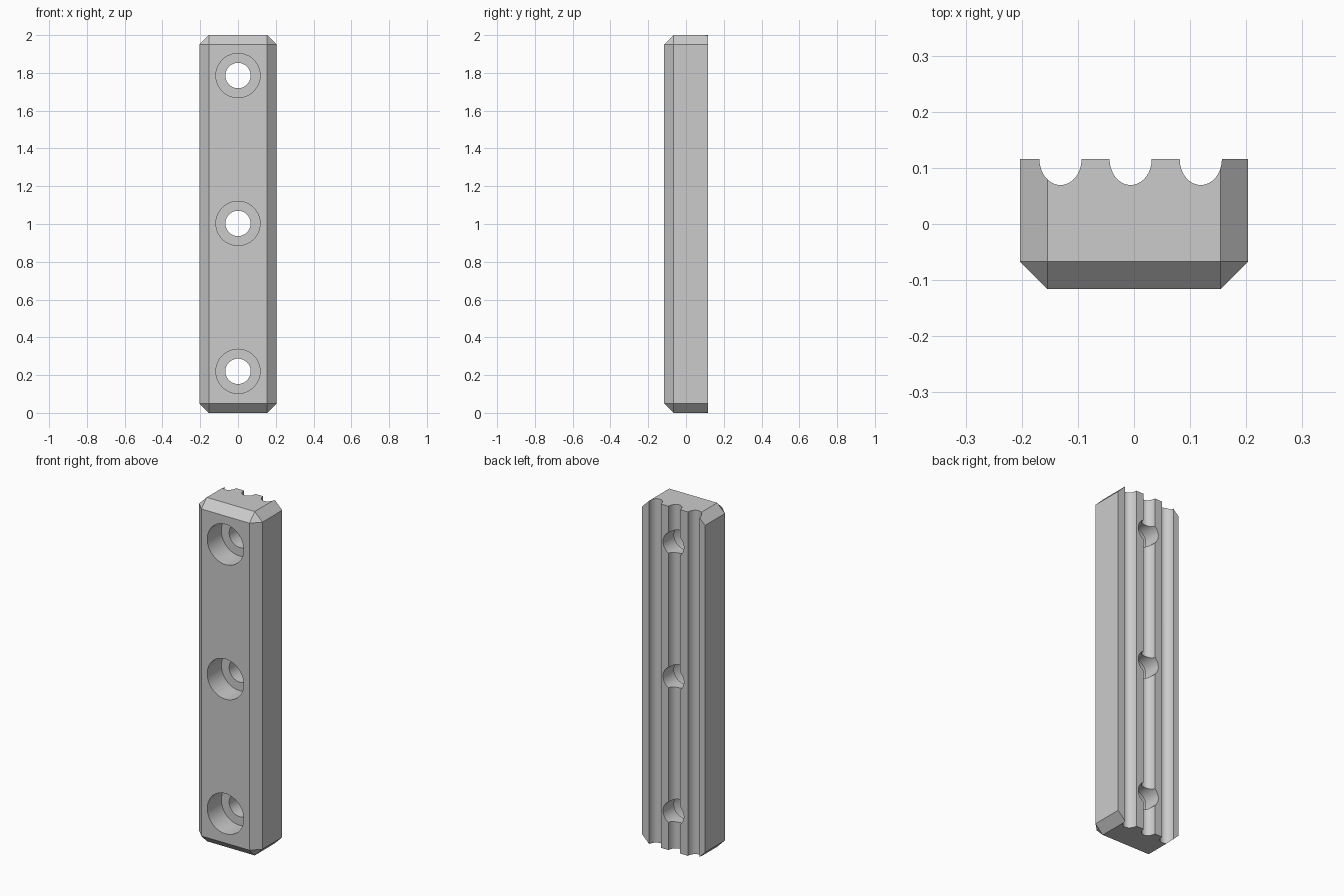
import bpy
import bmesh
import math
from mathutils import Matrix

WIDTH, DEPTH, HEIGHT = 0.407, 0.231, 2.0
CHAMFER = 0.049
BACK = DEPTH / 2
FRONT = -DEPTH / 2

if "Cube" in bpy.data.objects:
    bpy.data.objects.remove(bpy.data.objects["Cube"], do_unlink=True)

grey = bpy.data.materials.new("plain_grey")
grey.use_nodes = True
colour = (0.6, 0.6, 0.6, 1)
grey.diffuse_color = colour
grey.node_tree.nodes["Principled BSDF"].inputs["Base Color"].default_value = colour


def add_object(name, bm):
    mesh = bpy.data.meshes.new(name)
    bm.to_mesh(mesh)
    bm.free()
    mesh.materials.append(grey)
    obj = bpy.data.objects.new(name, mesh)
    bpy.context.collection.objects.link(obj)
    return obj


def cut_cylinder(body, matrix, radius, length, sides=64):
    """Subtract a placed cylinder from the body."""
    bm = bmesh.new()
    bmesh.ops.create_cone(bm, cap_ends=True, segments=sides, radius1=radius,
                          radius2=radius, depth=length, matrix=matrix)
    cutter = add_object("cutter", bm)
    cutter.hide_render = True
    mod = body.modifiers.new("cut", 'BOOLEAN')
    mod.operation = 'DIFFERENCE'
    mod.solver = 'EXACT'
    mod.object = cutter
    bpy.context.view_layer.objects.active = body
    bpy.ops.object.modifier_apply(modifier=mod.name)
    bpy.data.objects.remove(cutter, do_unlink=True)


# Bar with every edge chamfered except those around the back face
bm = bmesh.new()
bmesh.ops.create_cube(bm, size=1, matrix=Matrix.Translation((0, 0, HEIGHT / 2))
                      @ Matrix.Diagonal((WIDTH, DEPTH, HEIGHT, 1)))
edges = [e for e in bm.edges if any(v.co.y < 0 for v in e.verts)]
bmesh.ops.bevel(bm, geom=edges, offset=CHAMFER, segments=1, affect='EDGES')
bar = add_object("mounting_bar", bm)

# Three lengthwise grooves in the back
for x in (-0.131, -0.006, 0.119):
    place = Matrix.Translation((x, BACK, HEIGHT / 2)) @ Matrix.Diagonal((0.0375, 0.046, 1, 1))
    cut_cylinder(bar, place, 1, HEIGHT * 1.2)

# Three counterbored screw holes through the front
turn = Matrix.Rotation(math.pi / 2, 4, 'X')
for z in (0.22, 1.003, 1.786):
    cut_cylinder(bar, Matrix.Translation((0, FRONT, z)) @ turn, 0.117, 0.26)
    cut_cylinder(bar, Matrix.Translation((0, 0, z)) @ turn, 0.067, 0.6)

bpy.ops.object.select_all(action='DESELECT')
bar.select_set(True)
bpy.context.view_layer.objects.active = bar
bpy.ops.object.shade_smooth_by_angle(angle=math.radians(30))
